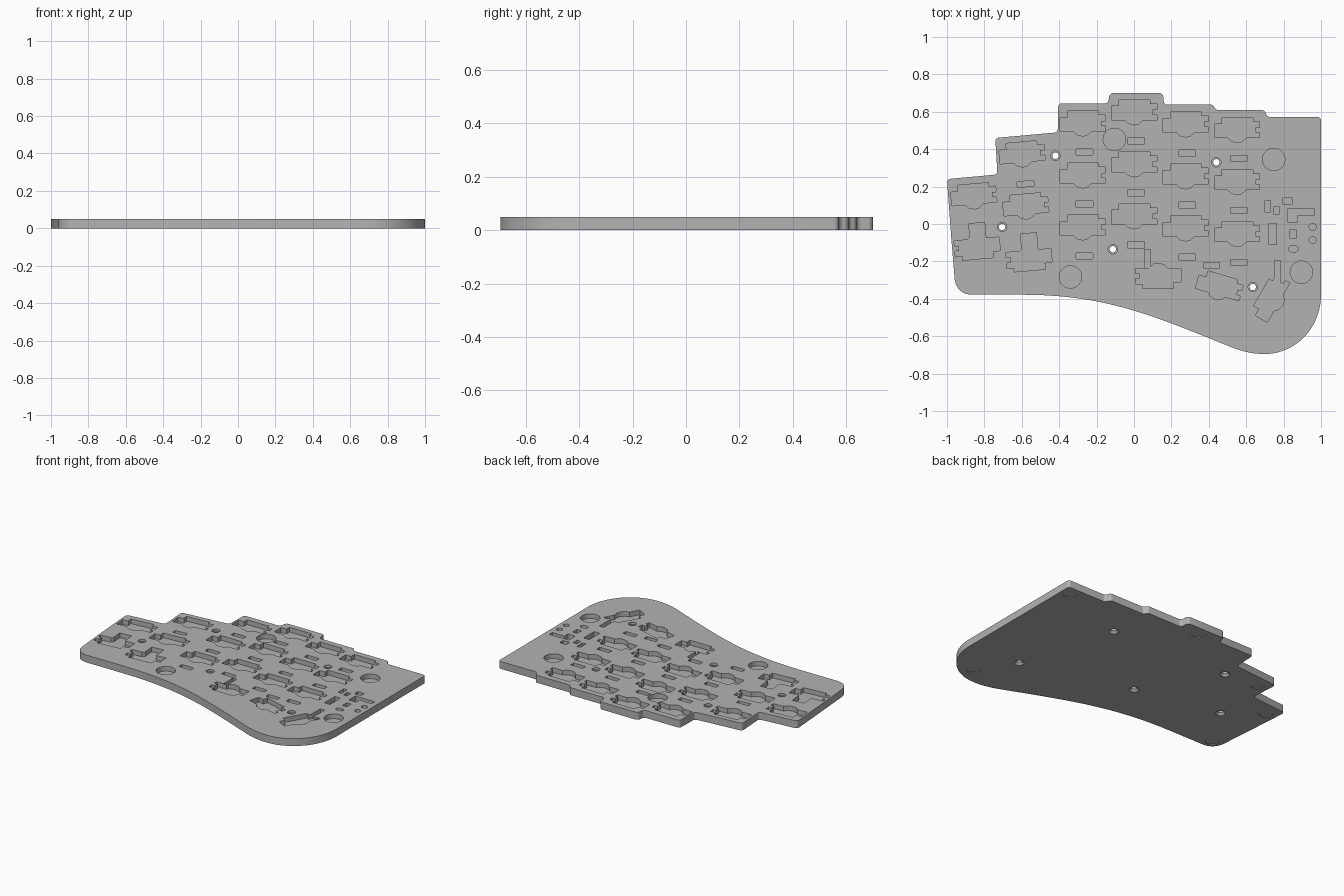
import bpy
import bmesh
from math import radians, cos, sin, tau
from mathutils import Vector, Matrix
from mathutils.geometry import interpolate_bezier

if "Cube" in bpy.data.objects:
    bpy.data.objects.remove(bpy.data.objects["Cube"])

THICK = 0.05
FLOOR = 0.018
TOP = THICK + 0.02

grey = bpy.data.materials.new("plain_grey")
grey.use_nodes = True
grey.diffuse_color = (0.45, 0.45, 0.45, 1)
grey.node_tree.nodes["Principled BSDF"].inputs["Base Color"].default_value = grey.diffuse_color


def rounded(corners, radius):
    """Replace every corner of an open path by a small arc."""
    path = [Vector(corners[0])]
    for a, b, c in zip(corners, corners[1:], corners[2:]):
        a, b, c = Vector(a), Vector(b), Vector(c)
        r = min(radius, (a - b).length * 0.48, (c - b).length * 0.48)
        start = b + (a - b).normalized() * r
        end = b + (c - b).normalized() * r
        path += interpolate_bezier(start, start.lerp(b, 0.55), end.lerp(b, 0.55), end, 6)
    return path + [Vector(corners[-1])]


def prism(bm, points, low, high, taper=1.0):
    """Closed solid over an outline; taper scales the upper ring."""
    middle = sum((Vector(p) for p in points), Vector((0, 0))) / len(points)
    lower = [bm.verts.new((p[0], p[1], low)) for p in points]
    upper = []
    for p in points:
        q = middle + (Vector(p) - middle) * taper
        upper.append(bm.verts.new((q.x, q.y, high)))
    bm.faces.new(lower[::-1])
    bm.faces.new(upper)
    for i in range(len(points)):
        j = (i + 1) % len(points)
        bm.faces.new((lower[i], lower[j], upper[j], upper[i]))


def make_object(name, bm):
    bmesh.ops.recalc_face_normals(bm, faces=bm.faces)
    mesh = bpy.data.meshes.new(name)
    bm.to_mesh(mesh)
    bm.free()
    mesh.materials.append(grey)
    obj = bpy.data.objects.new(name, mesh)
    bpy.context.collection.objects.link(obj)
    return obj


def placed(points, x, y, angle=0):
    turn = Matrix.Rotation(radians(angle), 2)
    return [turn @ Vector(p) + Vector((x, y)) for p in points]


def disc(x, y, r, n=32):
    return [Vector((x + r * cos(tau * i / n), y + r * sin(tau * i / n))) for i in range(n)]


def box(x, y, w, h, angle=0):
    w, h = w / 2, h / 2
    return placed([(-w, -h), (w, -h), (w, h), (-w, h)], x, y, angle)


# Plate outline: stepped back edge, slanted side, flowing front edge
back = [(1, 0.3), (1, 0.572), (0.71, 0.572), (0.7, 0.61), (0.435, 0.61), (0.425, 0.638),
        (0.16, 0.638), (0.155, 0.7), (-0.13, 0.7), (-0.138, 0.645), (-0.405, 0.645),
        (-0.408, 0.49), (-0.742, 0.46), (-0.73, 0.265), (-1, 0.24), (-0.975, -0.1)]
outline = rounded(back, 0.018)
outline += rounded([(-0.97, -0.16), (-0.952, -0.378), (-0.7, -0.378)], 0.08)
for curve in ([(-0.6, -0.378), (-0.15, -0.378), (0.1, -0.49), (0.5, -0.65)],
              [(0.5, -0.65), (0.57, -0.68), (0.63, -0.695), (0.7, -0.695)],
              [(0.7, -0.695), (0.86, -0.695), (1, -0.56), (1, -0.375)]):
    outline += interpolate_bezier(*[Vector(p) for p in curve], 20)[:-1]
outline.append(Vector((1, -0.375)))
bm = bmesh.new()
prism(bm, outline, 0, THICK)
plate = make_object("case_plate", bm)

# Switch socket outline
socket = [(-.12, .03), (-.08, .03), (-.08, .064), (.085, .064), (.085, .042), (.122, .042),
          (.122, .012), (.1, .012), (.1, -.016), (.122, -.016), (.122, -.043), (.05, -.043),
          (.025, -.065), (0, -.07), (-.03, -.062), (-.05, -.043), (-.12, -.043)]
sockets, extras, pockets = bmesh.new(), bmesh.new(), bmesh.new()

# Straight columns of sockets with a light slot below each
for x, y in ((-0.275, 0.54), (0, 0.6), (0.275, 0.535), (0.55, 0.505)):
    for row in range(3):
        prism(sockets, placed(socket, x, y - 0.278 * row), FLOOR, TOP)
        prism(pockets, box(x + 0.01, y - 0.278 * row - 0.155, 0.09, 0.033), FLOOR, TOP)

# Tilted side columns and thumb cluster
for x, y, angle in ((-0.6, 0.374, 5), (-0.58, 0.096, 5), (-0.858, 0.15, 5),
                    (-0.837, -0.123, 185), (-0.56, -0.185, 185), (0.13, -0.28, 180),
                    (0.455, -0.335, -16), (0.735, -0.4, 60)):
    prism(sockets, placed(socket, x, y, angle), FLOOR, TOP)

# Wire channels that run into sockets
for x, y, w, h, angle in ((-0.837, -0.045, 0.085, 0.1, 5), (-0.56, -0.1, 0.085, 0.1, 5),
                          (0.072, -0.185, 0.03, 0.1, 0), (0.767, -0.28, 0.032, 0.17, 0)):
    prism(extras, box(x, y, w, h, angle), FLOOR, TOP)

# Small component pockets
for x, y, w, h, angle in ((-0.58, 0.214, 0.09, 0.03, 5), (0.415, -0.22, 0.085, 0.03, 0),
                          (0.715, 0.095, 0.027, 0.06, 0), (0.763, 0.073, 0.027, 0.043, 0),
                          (0.82, 0.123, 0.048, 0.037, 0), (0.742, -0.053, 0.042, 0.112, 0),
                          (0.85, -0.053, 0.032, 0.048, 0)):
    prism(pockets, box(x, y, w, h, angle), FLOOR, TOP)
bracket = [(.82, .01), (.875, .01), (.875, .047), (.965, .047), (.965, .08), (.82, .08)]
prism(pockets, bracket, FLOOR, TOP)
prism(pockets, placed([(p.x * 1.5, p.y) for p in disc(0, 0, 0.018)], 0.852, -0.133), FLOOR, TOP)
for x, y, r in ((-0.105, 0.452, 0.06), (0.747, 0.345, 0.06), (-0.34, -0.283, 0.06),
                (0.895, -0.258, 0.06), (0.955, -0.016, 0.019), (0.955, -0.086, 0.019)):
    prism(pockets, disc(x, y, r), FLOOR, TOP)

# Screw holes: through hole, ring recess above, countersink below
holes, recesses = bmesh.new(), bmesh.new()
for x, y in ((-0.42, 0.365), (0.44, 0.33), (-0.705, -0.016), (-0.113, -0.135), (0.635, -0.337)):
    prism(holes, disc(x, y, 0.017), -0.02, TOP)
    prism(recesses, disc(x, y, 0.025), 0.035, TOP)
    prism(recesses, disc(x, y, 0.035), -0.005, 0.016, 0.45)

# Shallow foot recesses underneath
for x, y in ((0.935, 0.51), (0.02, 0.64), (-0.92, 0.16), (-0.885, -0.31), (0.8, -0.57),
             (-0.66, 0.39)):
    prism(recesses, disc(x, y, 0.045), -0.01, 0.004)

# Cut everything out of the plate
bpy.context.view_layer.objects.active = plate
for name, bm in (("sockets", sockets), ("channels", extras), ("pockets", pockets),
                 ("recesses", recesses), ("holes", holes)):
    cutter = make_object(name + "_cutter", bm)
    cutter.hide_render = True
    cut = plate.modifiers.new(name, "BOOLEAN")
    cut.operation = "DIFFERENCE"
    cut.solver = "EXACT"
    cut.object = cutter
    bpy.ops.object.modifier_apply(modifier=name)
    bpy.data.objects.remove(cutter)

bpy.ops.object.select_all(action="DESELECT")
plate.select_set(True)
bpy.ops.object.shade_smooth_by_angle(angle=radians(30))
